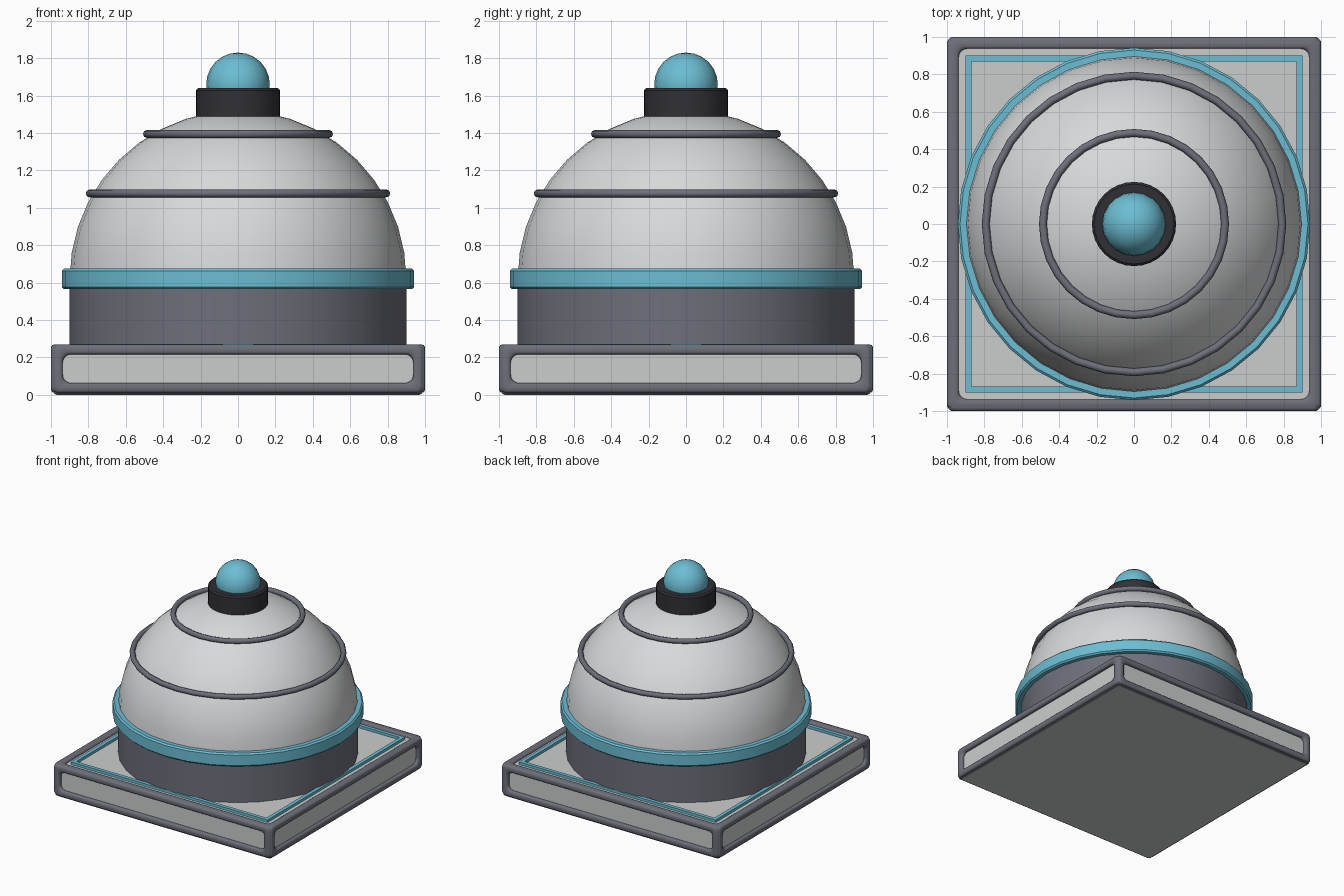
import bpy, bmesh, math
from mathutils import Matrix, Vector

if "Cube" in bpy.data.objects:
    bpy.data.objects.remove(bpy.data.objects["Cube"])


def material(name, rgb):
    m = bpy.data.materials.new(name)
    m.diffuse_color = (*rgb, 1)
    m.use_nodes = True
    m.node_tree.nodes["Principled BSDF"].inputs["Base Color"].default_value = m.diffuse_color
    return m


PANEL = material("light grey panel", (0.60, 0.615, 0.615))
DOME = material("pale grey dome", (0.68, 0.69, 0.70))
FRAME = material("slate grey", (0.155, 0.16, 0.195))
DARK = material("charcoal", (0.03, 0.03, 0.036))
CYAN = material("cyan", (0.15, 0.51, 0.65))


def finish(name, bm, mat, angle=35):
    bmesh.ops.recalc_face_normals(bm, faces=bm.faces)
    me = bpy.data.meshes.new(name)
    bm.to_mesh(me)
    bm.free()
    me.materials.append(mat)
    ob = bpy.data.objects.new(name, me)
    bpy.context.collection.objects.link(ob)
    bpy.ops.object.select_all(action='DESELECT')
    ob.select_set(True)
    bpy.context.view_layer.objects.active = ob
    bpy.ops.object.shade_smooth_by_angle(angle=math.radians(angle))
    return ob


def loft(bm, rings, closed=False):
    """Bridge equal-length rings of points with quads."""
    loops = [[bm.verts.new(p) for p in r] for r in rings]
    pairs = list(zip(loops, loops[1:]))
    if closed:
        pairs.append((loops[-1], loops[0]))
    for a, b in pairs:
        n = len(a)
        for i in range(n):
            j = (i + 1) % n
            bm.faces.new((a[i], a[j], b[j], b[i]))
    return loops


def lathe(name, profile, mat, n=32, closed=False, angle=35):
    bm = bmesh.new()
    rings = [[(r * math.cos(2 * math.pi * i / n), r * math.sin(2 * math.pi * i / n), z)
              for i in range(n)] for r, z in profile]
    loops = loft(bm, rings, closed)
    if not closed:
        bm.faces.new(loops[0])
        bm.faces.new(loops[-1])
    bmesh.ops.remove_doubles(bm, verts=bm.verts, dist=1e-5)
    return finish(name, bm, mat, angle)


def box(name, lo, hi, mat):
    bm = bmesh.new()
    lo, hi = Vector(lo), Vector(hi)
    bmesh.ops.create_cube(bm, size=1, matrix=Matrix.Translation((lo + hi) / 2)
                          @ Matrix.Diagonal((*(hi - lo), 1)))
    return finish(name, bm, mat)


def rounded_rect(hx, hy, r, z, seg=5):
    pts = []
    for k, (sx, sy) in enumerate([(1, 1), (-1, 1), (-1, -1), (1, -1)]):
        for i in range(seg + 1):
            a = math.pi / 2 * (k + i / seg)
            pts.append(Vector((sx * (hx - r) + r * math.cos(a),
                               sy * (hy - r) + r * math.sin(a), z)))
    return pts


def frame_ring(name, hx, hy, matrix):
    """Raised rounded frame around one panel: (inset, corner radius, height)."""
    section = [(0.0, 0.03, -0.05), (0.0, 0.03, -0.018), (0.005, 0.03, -0.006),
               (0.015, 0.03, 0), (0.042, 0.035, 0), (0.05, 0.04, -0.006),
               (0.053, 0.045, -0.015), (0.053, 0.045, -0.05)]
    bm = bmesh.new()
    loft(bm, [[matrix @ p for p in rounded_rect(hx - d, hy - d, r, z)]
              for d, r, z in section], closed=True)
    finish(name, bm, FRAME, 50)


# Square base with raised frames on the top and four sides
box("base_panel", (-0.972, -0.972, 0), (0.972, 0.972, 0.252), PANEL)
frame_ring("top_frame", 0.99, 0.99, Matrix.Translation((0, 0, 0.27)))
for k, side in enumerate(("front", "right", "back", "left")):
    m = (Matrix.Rotation(k * math.pi / 2, 4, 'Z') @ Matrix.Translation((0, -1, 0.14))
         @ Matrix.Rotation(math.pi / 2, 4, 'X'))
    frame_ring(side + "_frame", 0.99, 0.13, m)

# Lower rim under the side frames
bm = bmesh.new()
loft(bm, [rounded_rect(h, h, 0.02, z) for h, z in
          ((0.974, 0.002), (0.985, 0.008), (0.985, 0.04), (0.96, 0.04), (0.96, 0.002))], closed=True)
finish("bottom_rim", bm, FRAME)

# Cyan square line on top of the base
bm = bmesh.new()
loft(bm, [[(h, h, z), (-h, h, z), (-h, -h, z), (h, -h, z)] for h, z in
          ((0.90, 0.245), (0.90, 0.273), (0.87, 0.273), (0.87, 0.245))], closed=True)
finish("square_trim", bm, CYAN)

# Drum, cyan band and dome
lathe("drum", [(0.9, 0.24), (0.9, 0.60)], FRAME)
lathe("cyan_band", [(0.88, 0.565), (0.93, 0.565), (0.942, 0.577), (0.942, 0.663),
                    (0.93, 0.675), (0.88, 0.675)], CYAN, closed=True)
lathe("dome", [(0.9 * math.cos(a), 0.62 + 0.9 * math.sin(a))
               for a in (math.pi / 2 * i / 10 for i in range(11))], DOME)

# Thin rings around the dome
for name, r, z in (("lower_ring", 0.793, 1.077), ("upper_ring", 0.487, 1.395)):
    lathe(name, [(r + 0.021 * math.cos(math.pi / 4 * i), z + 0.021 * math.sin(math.pi / 4 * i))
                 for i in range(8)], FRAME, closed=True, angle=60)

# Collar and knob
lathe("collar", [(0.225, 1.46), (0.225, 1.628), (0.213, 1.64), (0.05, 1.64)], DARK)
lathe("knob", [(0.17 * math.cos(a), 1.66 + 0.17 * math.sin(a))
               for a in (math.pi / 2 * (i / 6 - 0.5) for i in range(10))], CYAN, n=20)
